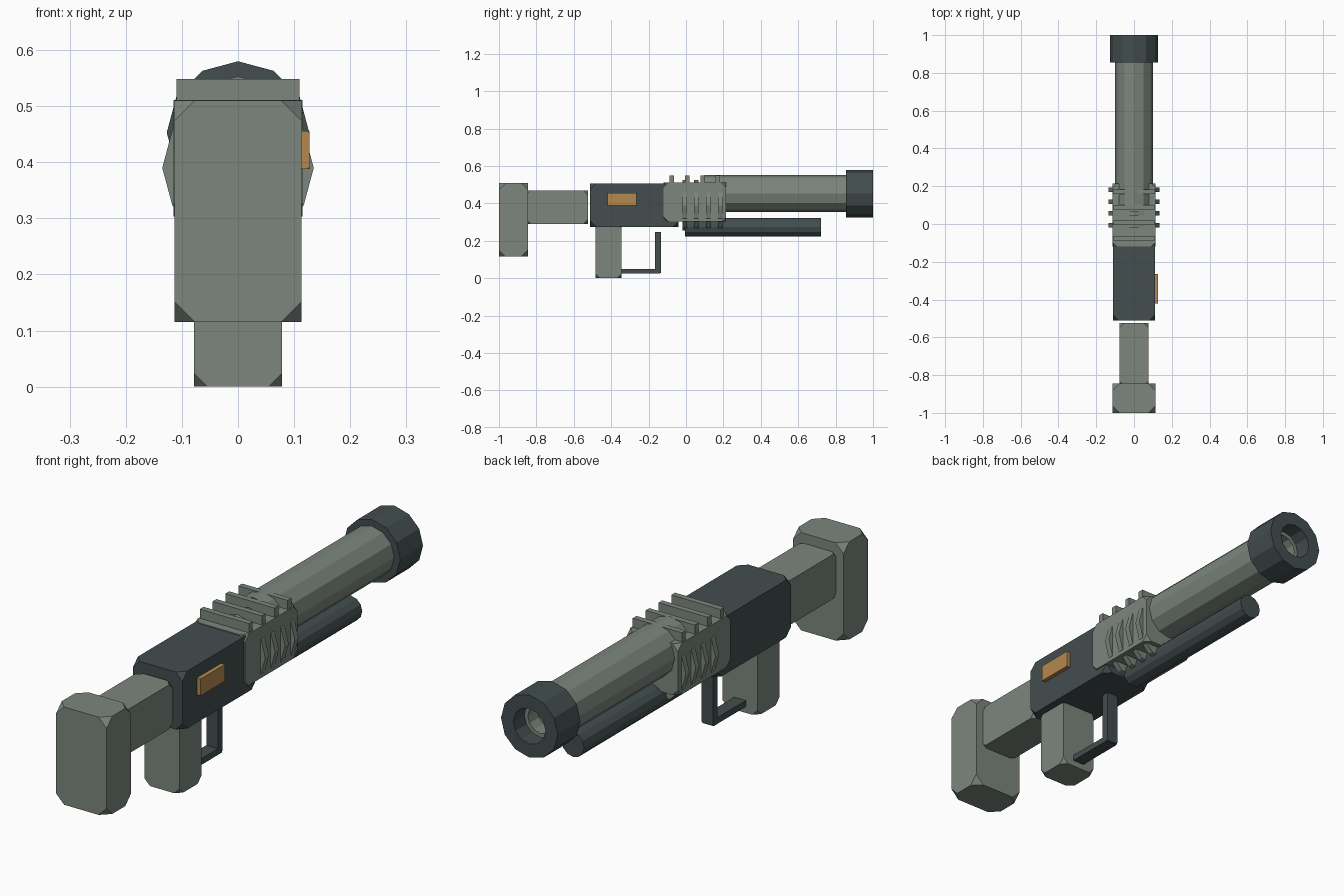
import bpy, bmesh, math
from mathutils import Matrix, Vector

cube = bpy.data.objects.get("Cube")
if cube:
    bpy.data.objects.remove(cube, do_unlink=True)


def material(name, color):
    m = bpy.data.materials.new(name)
    m.use_nodes = True
    m.diffuse_color = (*color, 1)
    m.node_tree.nodes["Principled BSDF"].inputs["Base Color"].default_value = (*color, 1)
    return m


GREY = material("sage grey", (0.2, 0.24, 0.205))
DARK = material("dark slate", (0.056, 0.075, 0.078))
ORANGE = material("orange", (0.45, 0.25, 0.08))


def finish(name, bm, mat):
    bmesh.ops.recalc_face_normals(bm, faces=bm.faces)
    me = bpy.data.meshes.new(name)
    bm.to_mesh(me)
    bm.free()
    me.materials.append(mat)
    ob = bpy.data.objects.new(name, me)
    bpy.context.collection.objects.link(ob)
    return ob


def block(name, mat, x, y, z, cut=0.0):
    """Box between the given ranges, with its eight corners cut off."""
    bm = bmesh.new()
    bmesh.ops.create_cube(bm, size=1)
    for v in bm.verts:
        v.co = Vector([(a + b) / 2 + c * (b - a) for (a, b), c in zip((x, y, z), v.co)])
    if cut:
        bmesh.ops.bevel(bm, geom=bm.verts[:], offset=cut, segments=1,
                        affect='VERTICES', profile=0.5)
    return finish(name, bm, mat)


def turned(name, mat, z, profile, sides=12):
    """Sweep (radius, y) points round a lengthwise axis at height z."""
    bm = bmesh.new()
    rings = []
    for r, y in profile:
        rings.append([bm.verts.new((r * math.sin(t), y, z + r * math.cos(t)))
                      for t in (math.tau * i / sides for i in range(sides))])
    for a, b in zip(rings, rings[1:]):
        for i in range(sides):
            j = (i + 1) % sides
            bm.faces.new((a[i], a[j], b[j], b[i]))
    bm.faces.new(rings[0])
    bm.faces.new(rings[-1])
    return finish(name, bm, mat)


# Stock and grip
block("butt", GREY, (-0.113, 0.113), (-1, -0.845), (0.115, 0.51), 0.036)
block("stock_bar", GREY, (-0.078, 0.078), (-0.855, -0.525), (0.29, 0.47), 0.025)
block("grip", GREY, (-0.078, 0.078), (-0.485, -0.345), (0, 0.29), 0.024)

# Receiver with side plate
block("receiver", DARK, (-0.11, 0.11), (-0.512, -0.04), (0.275, 0.507), 0.03)
block("side_button", ORANGE, (0.1, 0.127), (-0.42, -0.265), (0.388, 0.456), 0.004)

# Trigger guard
block("guard_bottom", DARK, (-0.026, 0.026), (-0.35, -0.14), (0.025, 0.05))
block("guard_front", DARK, (-0.026, 0.026), (-0.165, -0.135), (0.027, 0.247), 0.006)

# Fore-end block with cooling discs and top rails
block("fore_end", GREY, (-0.115, 0.115), (-0.12, 0.215), (0.303, 0.511), 0.025)
for i in range(4):
    y = -0.007 + 0.063 * i
    turned(f"cooling_disc_{i + 1}", GREY, 0.39, [(0.135, y - 0.012), (0.135, y + 0.012)])
    y = -0.075 + 0.082 * i
    block(f"top_rail_{i + 1}", GREY, (-0.11, 0.11), (y - 0.012, y + 0.012), (0.5, 0.548))

# Barrel, muzzle and lower tube
turned("barrel", GREY, 0.453,
       [(0.1, 0.1), (0.1, 0.93), (0.056, 0.93), (0.056, 0.87)])
turned("muzzle", DARK, 0.453,
       [(0.07, 0.855), (0.127, 0.855), (0.127, 1), (0.072, 1), (0.072, 0.925), (0.06, 0.925),
        (0.06, 0.86)])
turned("lower_tube", DARK, 0.273, [(0.05, -0.005), (0.05, 0.722)])
